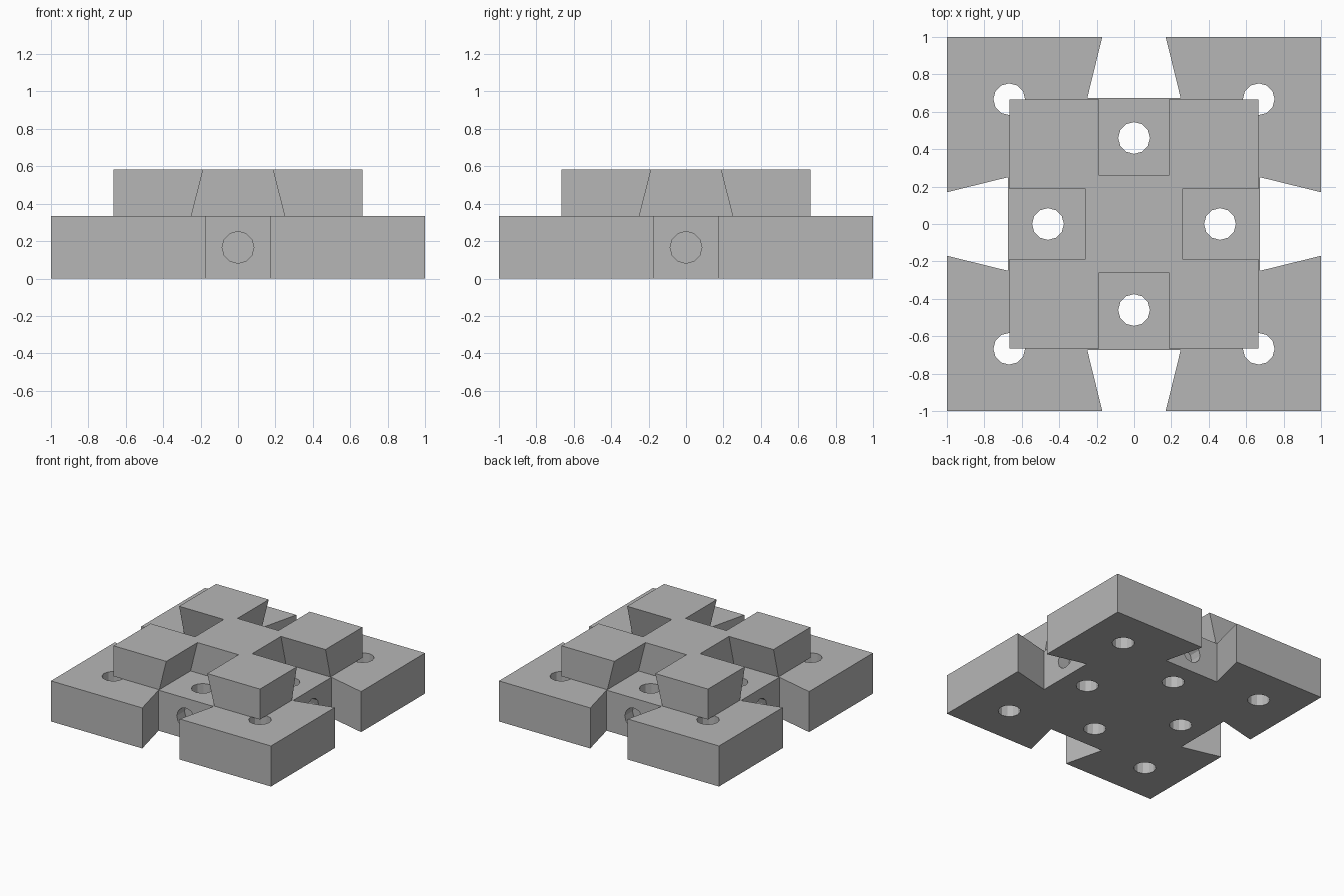
import bpy
import bmesh
from math import pi
from mathutils import Matrix

cube = bpy.data.objects.get("Cube")
if cube:
    bpy.data.objects.remove(cube)

PLATE_H, TOP_H = 0.333, 0.583
TOP_HALF = 0.665
NOTCH_IN = 0.674
HOLE_R = 0.085
QUARTERS = [Matrix.Rotation(i * pi / 2, 4, "Z") for i in range(4)]

grey = bpy.data.materials.new("plain grey")
grey.use_nodes = True
colour = (0.47, 0.47, 0.47, 1)
grey.diffuse_color = colour
grey.node_tree.nodes["Principled BSDF"].inputs["Base Color"].default_value = colour


def prism(bm, points, offset):
    """Extrude a flat outline along an offset into a closed solid."""
    face = bm.faces.new([bm.verts.new(p) for p in points])
    made = bmesh.ops.extrude_face_region(bm, geom=[face], use_keep_orig=True)
    verts = [g for g in made["geom"] if isinstance(g, bmesh.types.BMVert)]
    bmesh.ops.translate(bm, verts=verts, vec=offset)


def drill(bm, matrix, depth):
    bmesh.ops.create_cone(bm, cap_ends=True, segments=12, radius1=HOLE_R,
                          radius2=HOLE_R, depth=depth, matrix=matrix)


def finish(bm, name):
    bmesh.ops.recalc_face_normals(bm, faces=bm.faces)
    mesh = bpy.data.meshes.new(name)
    bm.to_mesh(mesh)
    bm.free()
    mesh.materials.append(grey)
    obj = bpy.data.objects.new(name, mesh)
    bpy.context.collection.objects.link(obj)
    return obj


def cut(target, cutter):
    """Subtract the cutter for good, then remove it."""
    mod = target.modifiers.new("cut", "BOOLEAN")
    mod.operation = "DIFFERENCE"
    mod.solver = "EXACT"
    mod.use_self = True
    mod.object = cutter
    cutter.hide_render = True
    graph = bpy.context.evaluated_depsgraph_get()
    mesh = bpy.data.meshes.new_from_object(target.evaluated_get(graph))
    target.modifiers.clear()
    target.data = mesh
    mesh.name = target.name
    bpy.data.objects.remove(cutter)


# Base plate outline with a flared notch in every side
bm = bmesh.new()
side = [(-1, -1, 0), (-0.17, -1, 0), (-0.25, -NOTCH_IN, 0),
        (0.25, -NOTCH_IN, 0), (0.17, -1, 0)]
outline = []
for turn in QUARTERS:
    outline += [turn @ Matrix.Translation(p).to_translation() for p in side]
prism(bm, outline, (0, 0, PLATE_H))
base_plate = finish(bm, "base_plate")

# Upright holes through the plate, and blind holes in the notch walls
bm = bmesh.new()
for turn in QUARTERS:
    for x, y in ((0.667, 0.667), (0.46, 0)):
        drill(bm, turn @ Matrix.Translation((x, y, PLATE_H / 2)), 1)
    drill(bm, turn @ Matrix.Translation((NOTCH_IN, 0, PLATE_H / 2))
          @ Matrix.Rotation(pi / 2, 4, "Y"), 0.2)
cut(base_plate, finish(bm, "hole_cutter"))

# Raised block
bm = bmesh.new()
h = TOP_HALF
prism(bm, [(-h, -h, PLATE_H), (h, -h, PLATE_H), (h, h, PLATE_H), (-h, h, PLATE_H)],
      (0, 0, TOP_H - PLATE_H))
top_block = finish(bm, "top_block")

# Undercut slots, wider at the bottom, in all four sides of the block
bm = bmesh.new()
low, high = PLATE_H - 0.04, TOP_H + 0.04
slot = [(-0.26, low), (0.26, low), (0.176, high), (-0.176, high)]
for turn in QUARTERS:
    prism(bm, [turn @ Matrix.Translation((x, -0.26, z)).to_translation()
               for x, z in slot], turn @ Matrix.Translation((0, -0.6, 0)).to_translation())
cut(top_block, finish(bm, "slot_cutter"))
